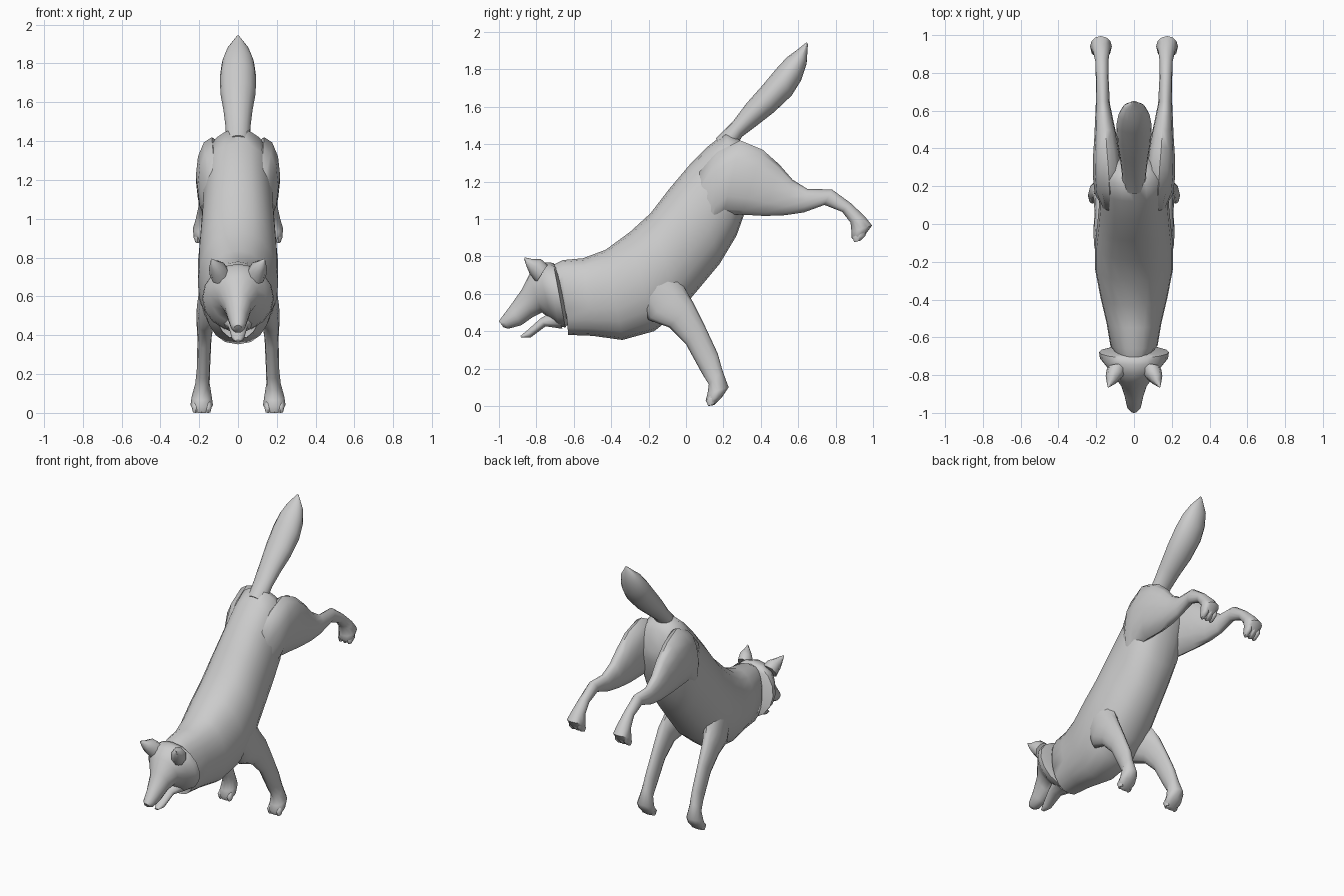
import bpy, bmesh, math
from mathutils import Vector


def loft(name, rings, sides=16, side=1, power=1.0):
    """Skin oval rings: (upper y, z, lower y, z, centre x, half width)."""
    bm = bmesh.new()
    loops = []
    for ty, tz, by, bz, cx, w in rings:
        top, bot = Vector((0, ty, tz)), Vector((0, by, bz))
        mid, up = (top + bot) / 2, (top - bot) / 2
        loop = []
        for i in range(sides):
            a = 2 * math.pi * i / sides
            c, s = math.cos(a), math.sin(a)
            c = math.copysign(abs(c) ** power, c)
            p = mid + up * s
            p.x = side * (cx + w * c)
            loop.append(bm.verts.new(p))
        loops.append(loop)
    for a, b in zip(loops, loops[1:]):
        for i in range(sides):
            j = (i + 1) % sides
            bm.faces.new((a[i], a[j], b[j], b[i]))
    bm.faces.new(loops[0])
    bm.faces.new(loops[-1])
    bmesh.ops.recalc_face_normals(bm, faces=bm.faces)
    mesh = bpy.data.meshes.new(name)
    bm.to_mesh(mesh)
    bm.free()
    ob = bpy.data.objects.new(name, mesh)
    bpy.context.collection.objects.link(ob)
    bpy.ops.object.select_all(action='DESELECT')
    ob.select_set(True)
    bpy.context.view_layer.objects.active = ob
    bpy.ops.object.shade_smooth_by_angle(angle=math.radians(55))
    return ob


# Torso from neck to rump
loft("torso", [
    (-.74, .74, -.62, .42, 0, .09), (-.66, .78, -.63, .38, 0, .125),
    (-.55, .79, -.50, .375, 0, .145), (-.43, .835, -.34, .353, 0, .178),
    (-.30, .93, -.17, .40, 0, .207), (-.19, 1.03, -.03, .51, 0, .207),
    (-.09, 1.16, .08, .64, 0, .195), (.02, 1.29, .18, .76, 0, .185),
    (.12, 1.39, .27, .91, 0, .183), (.21, 1.46, .32, 1.05, 0, .17),
    (.28, 1.43, .36, 1.18, 0, .13), (.32, 1.39, .36, 1.25, 0, .07),
], sides=20, power=.85)

# Bushy tail
loft("tail", [
    (.16, 1.43, .23, 1.33, 0, .06), (.25, 1.52, .30, 1.44, 0, .065),
    (.325, 1.62, .38, 1.50, 0, .075), (.405, 1.71, .47, 1.57, 0, .09),
    (.48, 1.80, .565, 1.66, 0, .094), (.54, 1.865, .615, 1.74, 0, .083),
    (.595, 1.905, .645, 1.83, 0, .058), (.645, 1.945, .652, 1.935, 0, .006),
])

# Head with flared cheek fur and tapering muzzle
loft("head", [
    (-.69, .74, -.63, .44, 0, .11), (-.71, .765, -.645, .42, 0, .185),
    (-.745, .768, -.68, .425, 0, .18), (-.79, .755, -.72, .46, 0, .145),
    (-.84, .70, -.77, .50, 0, .105), (-.88, .62, -.82, .475, 0, .07),
    (-.94, .535, -.88, .432, 0, .05), (-.985, .475, -.95, .413, 0, .037),
    (-1.0, .452, -.975, .42, 0, .02),
])
loft("lower_jaw", [
    (-.70, .52, -.66, .41, 0, .08), (-.78, .468, -.75, .425, 0, .05),
    (-.85, .405, -.83, .365, 0, .032), (-.885, .375, -.88, .365, 0, .014),
], sides=10)

for tag, s in (("right", 1), ("left", -1)):
    loft(tag + "_ear", [
        (-.74, .755, -.80, .66, .09, .055), (-.775, .785, -.835, .705, .105, .045),
        (-.82, .785, -.85, .74, .118, .027), (-.862, .795, -.865, .785, .135, .004),
    ], sides=8, side=s)
    loft(tag + "_front_leg", [
        (-.10, .80, -.28, .62, .13, .06), (-.01, .635, -.2, .46, .15, .062),
        (.035, .56, -.09, .42, .168, .047), (.10, .43, 0, .33, .173, .036),
        (.17, .28, .085, .175, .178, .034), (.195, .19, .122, .115, .183, .037),
        (.228, .10, .115, .065, .187, .052), (.195, .05, .105, .03, .187, .058),
        (.15, .005, .12, 0, .187, .035),
    ], sides=12, side=s)
    loft(tag + "_hind_leg", [
        (.07, 1.26, .12, .92, .12, .05), (.17, 1.36, .15, .97, .13, .078),
        (.29, 1.42, .20, 1.025, .135, .082), (.41, 1.37, .30, 1.023, .145, .072),
        (.50, 1.29, .42, 1.016, .15, .06), (.57, 1.21, .53, 1.02, .158, .048),
        (.65, 1.16, .63, 1.035, .165, .037), (.78, 1.158, .74, 1.075, .168, .034),
        (.88, 1.085, .835, 1.038, .17, .034), (.955, 1.015, .88, .98, .173, .045),
        (.995, .965, .885, .93, .175, .058), (.95, .905, .885, .90, .175, .052),
        (.93, .885, .905, .88, .175, .03),
    ], sides=12, side=s)
    # Toe bumps on each paw
    for k in (-1, 0, 1):
        x = .187 + .033 * k
        loft(f"{tag}_front_toe_{k + 2}", [
            (.17, .07, .13, .06, x, .012), (.165, .045, .107, .03, x, .021),
            (.15, .008, .118, .0, x, .012)], sides=8, side=s)
        x = .175 + .033 * k
        loft(f"{tag}_hind_toe_{k + 2}", [
            (.97, .97, .92, .95, x, .012), (.96, .91, .89, .90, x, .021),
            (.935, .885, .90, .875, x, .012)], sides=8, side=s)
